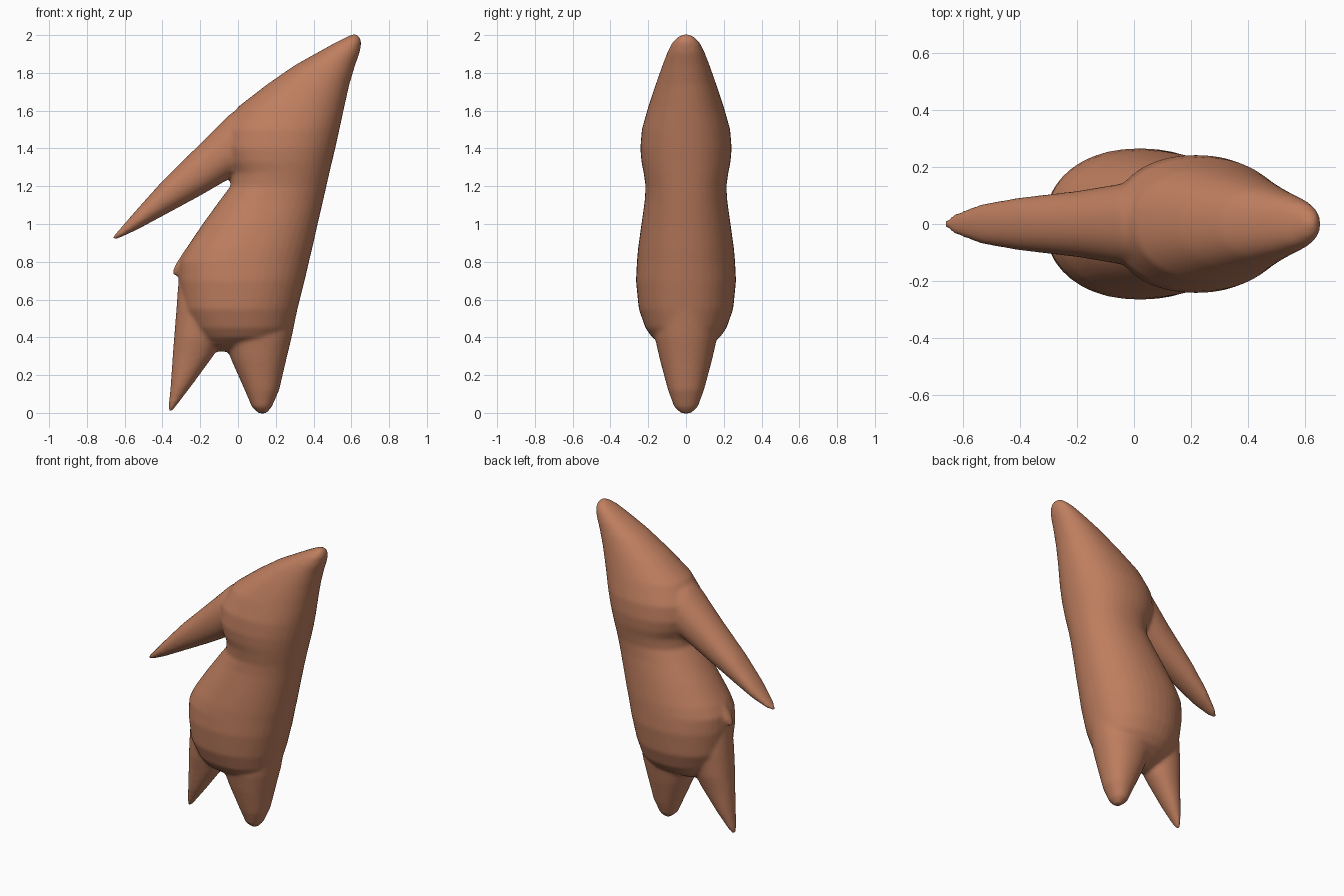
import bpy
import bmesh
from math import cos, sin, tau, copysign

cube = bpy.data.objects.get("Cube")
if cube:
    bpy.data.objects.remove(cube, do_unlink=True)

SIDES = 40

clay = bpy.data.materials.new("terracotta")
clay.use_nodes = True
colour = (0.52, 0.21, 0.115, 1)
clay.diffuse_color = colour
clay.node_tree.nodes["Principled BSDF"].inputs["Base Color"].default_value = colour


def rounded(value, power=0.92):
    """Slightly squared circle coordinate."""
    return copysign(abs(value) ** power, value)


def loft(bm, sections, along_x=False):
    """Skin oval sections: (station, low edge, high edge, half depth)."""
    rings = []
    for station, low, high, depth in sections:
        middle, half = (low + high) / 2, (high - low) / 2
        ring = []
        for i in range(SIDES):
            angle = tau * i / SIDES
            across = middle + half * rounded(cos(angle))
            y = depth * rounded(sin(angle))
            point = (station, y, across) if along_x else (across, y, station)
            ring.append(bm.verts.new(point))
        rings.append(ring)
    faces = [bm.faces.new(rings[0]), bm.faces.new(rings[-1])]
    for lower, upper in zip(rings, rings[1:]):
        for i in range(SIDES):
            j = (i + 1) % SIDES
            faces.append(bm.faces.new((lower[i], lower[j], upper[j], upper[i])))
    bmesh.ops.recalc_face_normals(bm, faces=faces)


# Belly, waist, shoulder and pointed head, by height
torso = [
    (0.325, -0.11, -0.02, 0.04), (0.36, -0.17, 0.13, 0.12),
    (0.4, -0.21, 0.25, 0.18), (0.45, -0.25, 0.285, 0.215),
    (0.55, -0.295, 0.315, 0.25), (0.7, -0.313, 0.353, 0.265),
    (0.8, -0.31, 0.376, 0.26), (0.87, -0.275, 0.393, 0.254),
    (1.0, -0.187, 0.422, 0.236), (1.12, -0.1, 0.45, 0.219),
    (1.2, -0.04, 0.468, 0.214), (1.27, -0.035, 0.484, 0.224),
    (1.33, -0.065, 0.498, 0.236), (1.4, -0.085, 0.515, 0.242),
    (1.5, -0.075, 0.537, 0.234), (1.62, 0.0, 0.563, 0.2),
    (1.74, 0.155, 0.59, 0.16), (1.84, 0.3, 0.62, 0.125),
    (1.91, 0.425, 0.645, 0.098), (1.96, 0.515, 0.653, 0.073),
    (1.99, 0.575, 0.645, 0.045), (2.003, 0.6, 0.63, 0.015),
]

# Tapered arm, by x, with its root buried in the shoulder
arm = [
    (-0.66, 0.918, 0.935, 0.012), (-0.63, 0.925, 0.968, 0.035),
    (-0.53, 0.972, 1.083, 0.07), (-0.4, 1.042, 1.228, 0.092),
    (-0.2, 1.15, 1.425, 0.115), (-0.05, 1.237, 1.575, 0.14),
    (0.1, 1.3, 1.68, 0.17), (0.25, 1.4, 1.74, 0.12),
]

# Blunt standing leg and sharp trailing leg, by height
standing_leg = [
    (-0.003, 0.11, 0.15, 0.025), (0.03, 0.074, 0.178, 0.062),
    (0.12, 0.036, 0.218, 0.095), (0.28, -0.035, 0.255, 0.138),
    (0.4, -0.08, 0.284, 0.165), (0.55, -0.06, 0.315, 0.16),
]
trailing_leg = [
    (0.01, -0.368, -0.348, 0.012), (0.04, -0.367, -0.325, 0.03),
    (0.15, -0.356, -0.242, 0.062), (0.3, -0.346, -0.132, 0.095),
    (0.4, -0.338, -0.08, 0.12), (0.55, -0.326, -0.02, 0.14),
    (0.7, -0.315, 0.0, 0.13),
]

# Little point on the hip
hip_point = [
    (0.728, -0.352, -0.26, 0.02), (0.775, -0.337, -0.22, 0.05),
    (0.86, -0.283, -0.15, 0.06),
]

bm = bmesh.new()
for sections in (torso, standing_leg, trailing_leg, hip_point):
    loft(bm, sections)
loft(bm, arm, along_x=True)
mesh = bpy.data.meshes.new("body")
bm.to_mesh(mesh)
bm.free()
mesh.materials.append(clay)
body = bpy.data.objects.new("body", mesh)
bpy.context.collection.objects.link(body)

# Fuse the parts into one soft skin
remesh = body.modifiers.new("fuse", "REMESH")
remesh.mode = "VOXEL"
remesh.voxel_size = 0.011
remesh.use_smooth_shade = True
soften = body.modifiers.new("soften", "SMOOTH")
soften.factor = 0.5
soften.iterations = 8

bpy.context.view_layer.objects.active = body
body.select_set(True)
for name in ("fuse", "soften"):
    bpy.ops.object.modifier_apply(modifier=name)
bpy.ops.object.shade_smooth()
